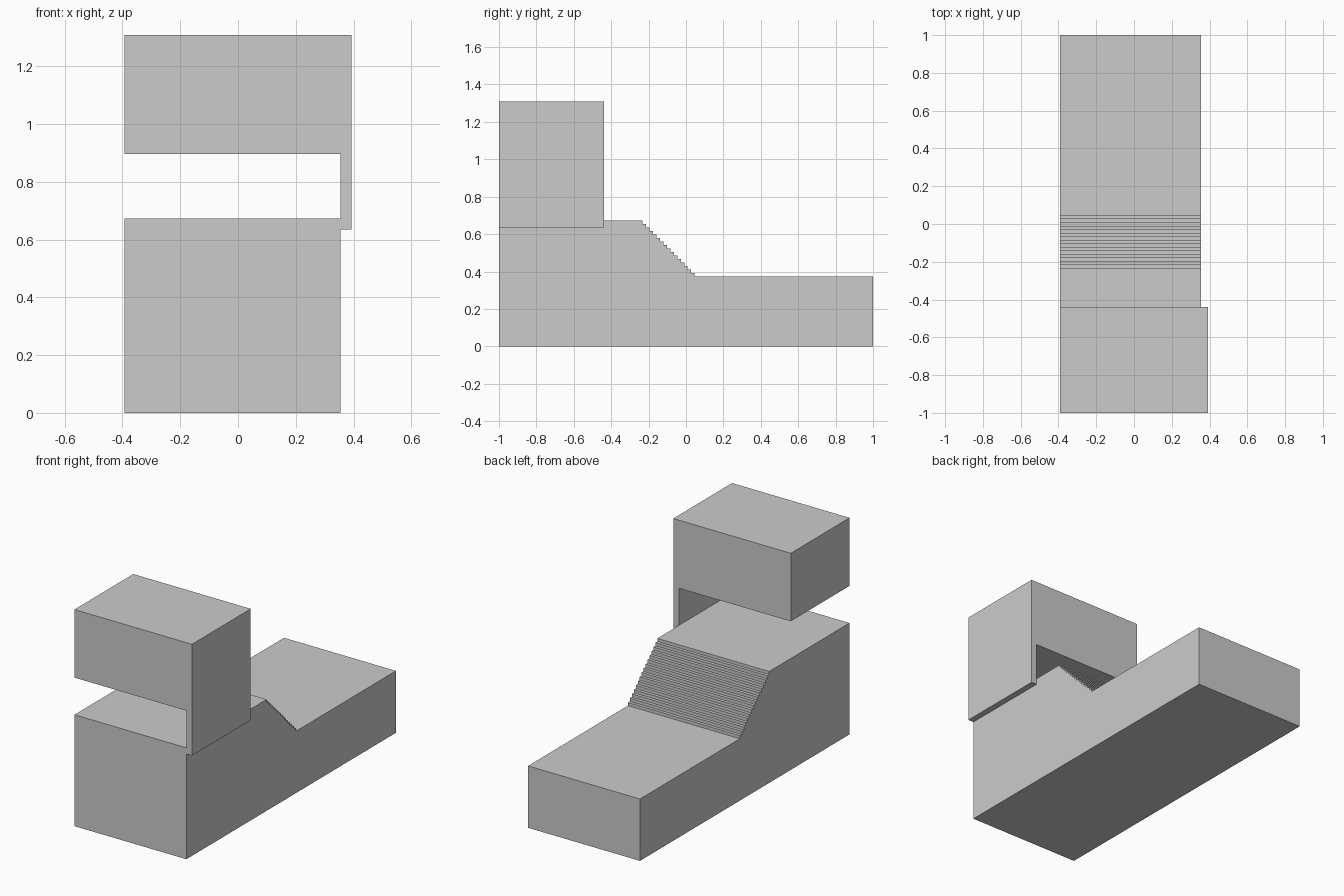
import bpy
import bmesh
from mathutils import Vector

if "Cube" in bpy.data.objects:
    bpy.data.objects.remove(bpy.data.objects["Cube"])

U = 2 / 107  # modelling unit: one stair step


def extrude(name, points, direction):
    """Make a solid from a planar outline pushed along a direction."""
    bm = bmesh.new()
    face = bm.faces.new([bm.verts.new(Vector(p) * U) for p in points])
    result = bmesh.ops.extrude_face_region(bm, geom=[face])
    moved = [v for v in result["geom"] if isinstance(v, bmesh.types.BMVert)]
    bmesh.ops.translate(bm, verts=moved, vec=Vector(direction) * U)
    bmesh.ops.recalc_face_normals(bm, faces=bm.faces)
    mesh = bpy.data.meshes.new(name)
    bm.to_mesh(mesh)
    bm.free()
    obj = bpy.data.objects.new(name, mesh)
    bpy.context.collection.objects.link(obj)
    return obj


FRONT, BACK = -53.5, 53.5
LEFT, BODY_RIGHT, RIGHT = -21, 19, 21
LOW, HIGH, STEPS = 20, 36, 16

# Stepped base: high platform, fine staircase, low platform
side = [(FRONT, 0), (FRONT, HIGH)]
y = FRONT + 41
for i in range(STEPS):
    side += [(y + i, HIGH - i), (y + i, HIGH - i - 1)]
side += [(BACK, LOW), (BACK, 0)]
extrude("stepped_base", [(LEFT, py, pz) for py, pz in side],
        (BODY_RIGHT - LEFT, 0, 0))

# Overhanging upper block with its thin supporting side wall
section = [(LEFT, 48), (BODY_RIGHT, 48), (BODY_RIGHT, 34),
           (RIGHT, 34), (RIGHT, 70), (LEFT, 70)]
extrude("upper_block", [(px, FRONT, pz) for px, pz in section], (0, 30, 0))
